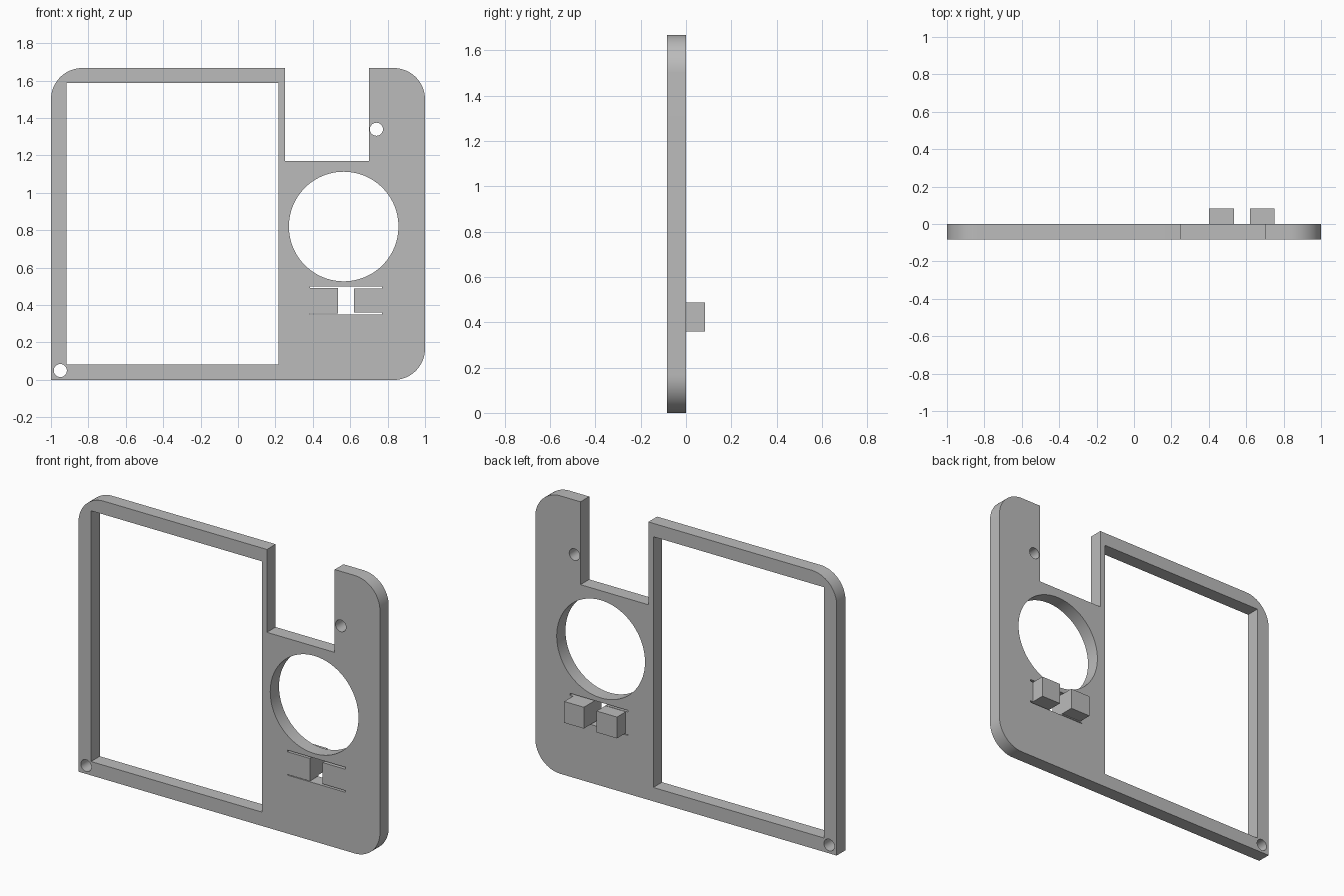
import bpy
import bmesh
from math import cos, sin, pi, radians

default = bpy.data.objects.get("Cube")
if default:
    bpy.data.objects.remove(default, do_unlink=True)

grey = bpy.data.materials.new("plain grey")
grey.use_nodes = True
colour = (0.5, 0.5, 0.5, 1)
grey.diffuse_color = colour
grey.node_tree.nodes["Principled BSDF"].inputs["Base Color"].default_value = colour

FRONT, BACK = -0.083, 0.0
TOP, RADIUS = 1.667, 0.167


def prism(name, profile, y0, y1):
    """Extrude an (x, z) profile from y0 to y1."""
    bm = bmesh.new()
    face = bm.faces.new([bm.verts.new((x, y0, z)) for x, z in profile])
    moved = bmesh.ops.extrude_face_region(bm, geom=[face])["geom"]
    verts = [v for v in moved if isinstance(v, bmesh.types.BMVert)]
    bmesh.ops.translate(bm, verts=verts, vec=(0, y1 - y0, 0))
    bmesh.ops.recalc_face_normals(bm, faces=bm.faces)
    mesh = bpy.data.meshes.new(name)
    bm.to_mesh(mesh)
    bm.free()
    mesh.materials.append(grey)
    obj = bpy.data.objects.new(name, mesh)
    bpy.context.collection.objects.link(obj)
    return obj


def arc(cx, cz, r, start, end, steps):
    angles = [radians(start + (end - start) * i / steps) for i in range(steps + 1)]
    return [(cx + r * cos(a), cz + r * sin(a)) for a in angles]


def circle(cx, cz, r, steps):
    return arc(cx, cz, r, 0, 360, steps)[:-1]


def rect(x0, x1, z0, z1):
    return [(x0, z0), (x1, z0), (x1, z1), (x0, z1)]


# Plate outline: three rounded corners, one square corner, notch in the top
side = 1 - RADIUS
outline = [(-1, 0)]
outline += arc(side, RADIUS, RADIUS, -90, 0, 16)
outline += arc(side, TOP - RADIUS, RADIUS, 0, 90, 16)
outline += [(0.7, TOP), (0.7, 1.17), (0.25, 1.17), (0.25, TOP)]
outline += arc(-side, TOP - RADIUS, RADIUS, 90, 180, 16)
plate = prism("plate", outline, FRONT, BACK)

# Openings: window, large round hole, screw holes and H-shaped slot
slot = [(0.385, 0.35), (0.77, 0.35), (0.77, 0.36), (0.62, 0.36),
        (0.62, 0.488), (0.77, 0.488), (0.77, 0.5), (0.385, 0.5),
        (0.385, 0.49), (0.535, 0.49), (0.535, 0.354), (0.385, 0.354)]
openings = {
    "window_cutter": rect(-0.917, 0.217, 0.083, 1.587),
    "round_cutter": circle(0.565, 0.82, 0.293, 96),
    "upper_screw_cutter": circle(0.74, 1.34, 0.035, 32),
    "lower_screw_cutter": circle(-0.95, 0.05, 0.035, 32),
    "slot_cutter": slot,
}
cutters = []
for name, profile in openings.items():
    cutter = prism(name, profile, FRONT - 0.1, BACK + 0.1)
    cutter.hide_render = True
    cutters.append(cutter)
    mod = plate.modifiers.new(name, 'BOOLEAN')
    mod.operation = 'DIFFERENCE'
    mod.solver = 'EXACT'
    mod.object = cutter

# Bake the cuts and discard the cutters
bpy.context.view_layer.update()
depsgraph = bpy.context.evaluated_depsgraph_get()
cut_mesh = bpy.data.meshes.new_from_object(plate.evaluated_get(depsgraph))
plate.modifiers.clear()
plate.data = cut_mesh
for cutter in cutters:
    bpy.data.objects.remove(cutter, do_unlink=True)

# Two blocks standing on the back, either side of the slot
prism("left_block", rect(0.62, 0.75, 0.36, 0.488), BACK, -FRONT)
prism("right_block", rect(0.4, 0.535, 0.36, 0.488), BACK, -FRONT)

# Smooth the round walls, keep the edges sharp
bpy.ops.object.select_all(action='DESELECT')
plate.select_set(True)
bpy.context.view_layer.objects.active = plate
bpy.ops.object.shade_smooth_by_angle(angle=radians(30))
